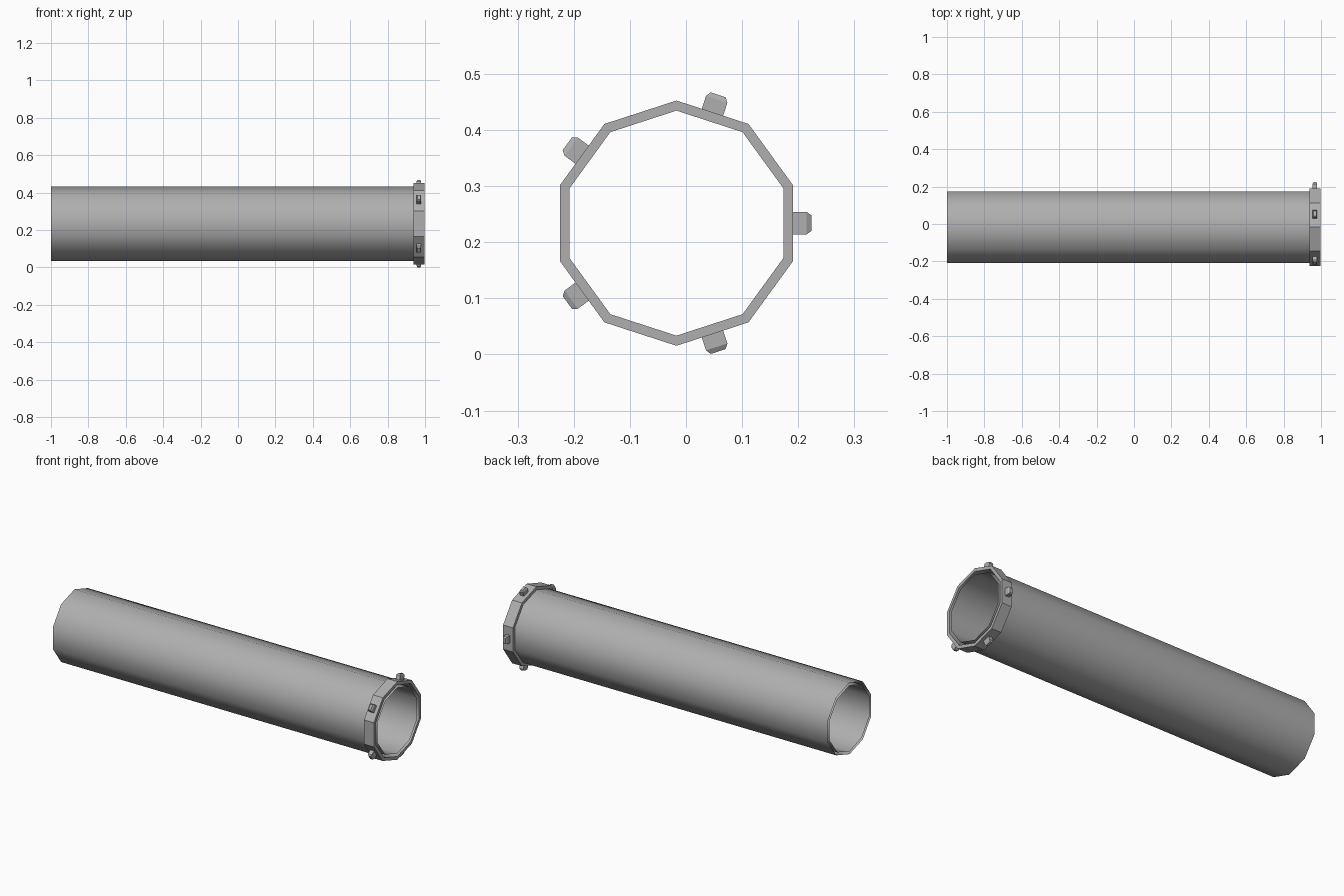
import bpy, bmesh, math
from mathutils import Matrix, Vector

if "Cube" in bpy.data.objects:
    bpy.data.objects.remove(bpy.data.objects["Cube"])

CY, CZ = -0.017, 0.234   # tube axis
SIDES = 10

grey = bpy.data.materials.new("dark_grey")
grey.diffuse_color = (0.43, 0.43, 0.43, 1)
grey.use_nodes = True
grey.node_tree.nodes["Principled BSDF"].inputs["Base Color"].default_value = grey.diffuse_color


def finish(bm, name):
    bmesh.ops.recalc_face_normals(bm, faces=bm.faces)
    me = bpy.data.meshes.new(name)
    bm.to_mesh(me)
    bm.free()
    me.materials.append(grey)
    ob = bpy.data.objects.new(name, me)
    bpy.context.collection.objects.link(ob)
    return ob


def loop(bm, x, r):
    # decagon with a corner pointing straight up
    out = []
    for i in range(SIDES):
        a = math.pi / 2 + 2 * math.pi * i / SIDES
        out.append(bm.verts.new((x, CY + r * math.cos(a), CZ + r * math.sin(a))))
    return out


def bridge(bm, a, b):
    for i in range(SIDES):
        j = (i + 1) % SIDES
        bm.faces.new((a[i], a[j], b[j], b[i]))


# long double-walled tube, smooth, with an open rim
bm = bmesh.new()
bridge(bm, loop(bm, -1.0, 0.2), loop(bm, 0.998, 0.2))
tube = finish(bm, "tube")
for p in tube.data.polygons:
    p.use_smooth = True
wall = tube.modifiers.new("wall", 'SOLIDIFY')
wall.thickness = 0.016
wall.offset = -1
wall.use_rim = False

# flat-faced collar at the right end
bm = bmesh.new()
rings = [loop(bm, x, r) for x, r in
         ((0.937, 0.2005), (0.937, 0.2185), (0.998, 0.2185), (0.998, 0.2005))]
for k in range(4):
    bridge(bm, rings[k], rings[(k + 1) % 4])
finish(bm, "collar")

# five chamfered pegs on alternate collar faces
for n in range(5):
    bm = bmesh.new()
    secs = []
    for d, wx, wt in ((0.206, 0.012, 0.02), (0.232, 0.012, 0.02), (0.2405, 0.007, 0.014)):
        secs.append([bm.verts.new((sx * wx, d, st * wt))
                     for sx, st in ((-1, -1), (1, -1), (1, 1), (-1, 1))])
    for a, b in zip(secs, secs[1:]):
        for i in range(4):
            j = (i + 1) % 4
            bm.faces.new((a[i], a[j], b[j], b[i]))
    bm.faces.new(secs[0])
    bm.faces.new(secs[-1])
    m = Matrix.Translation(Vector((0.9675, CY, CZ))) @ Matrix.Rotation(n * math.tau / 5, 4, 'X')
    bmesh.ops.transform(bm, matrix=m, verts=bm.verts)
    finish(bm, f"peg_{n + 1}")
